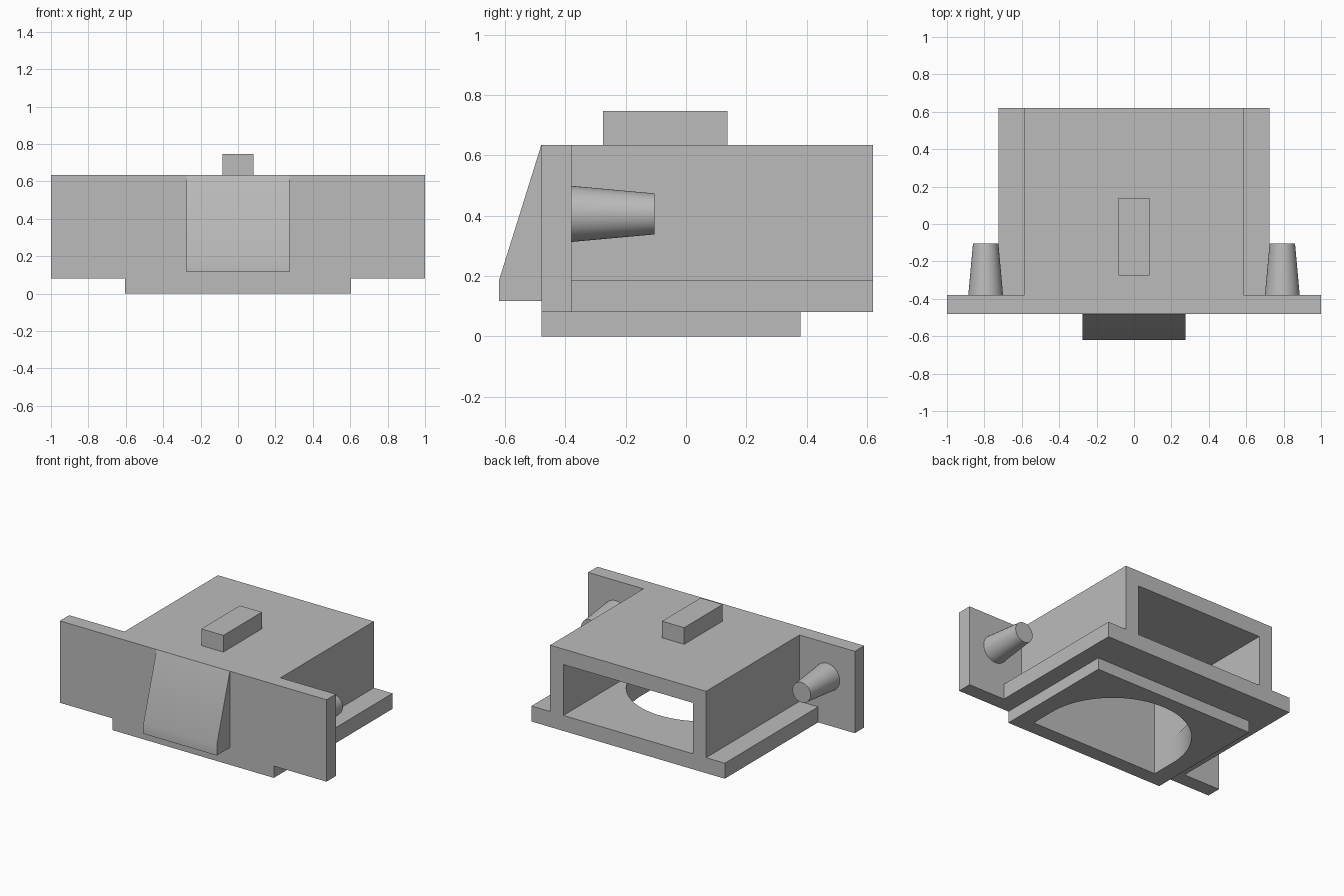
import bpy, bmesh, math
from mathutils import Vector, Matrix

cube = bpy.data.objects.get("Cube")
if cube:
    bpy.data.objects.remove(cube, do_unlink=True)

grey = bpy.data.materials.new("plain_grey")
grey.use_nodes = True
GREY = (0.5, 0.5, 0.5, 1)
grey.diffuse_color = GREY
grey.node_tree.nodes["Principled BSDF"].inputs["Base Color"].default_value = GREY


def finish(name, bm):
    bmesh.ops.recalc_face_normals(bm, faces=bm.faces)
    mesh = bpy.data.meshes.new(name)
    bm.to_mesh(mesh)
    bm.free()
    mesh.materials.append(grey)
    obj = bpy.data.objects.new(name, mesh)
    bpy.context.collection.objects.link(obj)
    bpy.ops.object.select_all(action='DESELECT')
    obj.select_set(True)
    bpy.context.view_layer.objects.active = obj
    bpy.ops.object.shade_smooth_by_angle(angle=math.radians(30))
    return obj


def prism(name, loops, axis, start, end):
    """Extrude flat outlines (the later ones are holes) along an axis."""
    place = {'x': lambda a, b: (start, a, b),
             'y': lambda a, b: (a, start, b),
             'z': lambda a, b: (a, b, start)}[axis]
    bm = bmesh.new()
    for loop in loops:
        verts = [bm.verts.new(place(*p)) for p in loop]
        if len(loops) == 1:
            bm.faces.new(verts)
        else:
            for i, v in enumerate(verts):
                bm.edges.new((verts[i - 1], v))
    if len(loops) > 1:
        bmesh.ops.triangle_fill(bm, edges=bm.edges[:], use_beauty=True)
    ret = bmesh.ops.extrude_face_region(bm, geom=bm.faces[:], use_keep_orig=True)
    shift = Vector([end - start if a == axis else 0 for a in 'xyz'])
    moved = [g for g in ret["geom"] if isinstance(g, bmesh.types.BMVert)]
    bmesh.ops.translate(bm, verts=moved, vec=shift)
    return finish(name, bm)


def rect(a0, b0, a1, b1):
    return [(a0, b0), (a1, b0), (a1, b1), (a0, b1)]


def mirrored(half):
    """Complete a symmetric outline from its +x half."""
    return half + [(-a, b) for a, b in reversed(half)]


# Main levels
FRONT, INNER, BACK = -0.48, -0.38, 0.62
BASE, FLOOR, TOP = 0.08, 0.185, 0.635
WALL, ROOM = 0.585, 0.485

# Round-ended floor opening: straight sides, then a half circle
ARC_Y, STEPS = -0.205, 48
arch = [(ROOM, INNER)]
arch += [(ROOM * math.cos(math.pi * i / STEPS),
          ARC_Y + ROOM * math.sin(math.pi * i / STEPS)) for i in range(STEPS + 1)]
arch += [(-ROOM, INNER)]

# Plates
prism("front_plate", [rect(-1, BASE, 1, TOP)], 'y', FRONT, INNER)
prism("lower_plate", [rect(-0.605, FRONT, 0.605, 0.38), arch], 'z', 0, BASE)
prism("base_plate", [[(0.725, INNER), (0.725, BACK), (-0.725, BACK), (-0.725, INNER)]
                     + arch[::-1]], 'z', BASE, FLOOR)

# Housing: side walls and roof, open at the back
prism("housing", [mirrored([(ROOM, 0.53), (ROOM, FLOOR), (WALL, FLOOR), (WALL, TOP)])],
      'y', INNER, BACK)

# Block on the roof and wedge on the front
prism("top_block", [rect(-0.083, -0.275, 0.083, 0.138)], 'z', TOP, 0.748)
prism("front_wedge", [[(FRONT, 0.117), (-0.62, 0.117), (-0.62, 0.187), (FRONT, TOP)]],
      'x', -0.275, 0.275)

# Tapered pegs behind the front plate
for side, label in ((1, "left"), (-1, "right")):
    bm = bmesh.new()
    spot = Matrix.Translation((side * 0.793, (INNER - 0.105) / 2, 0.406))
    bmesh.ops.create_cone(bm, cap_ends=True, segments=48, radius1=0.093, radius2=0.068,
                          depth=-0.105 - INNER,
                          matrix=spot @ Matrix.Rotation(-math.pi / 2, 4, 'X'))
    finish(label + "_peg", bm)
